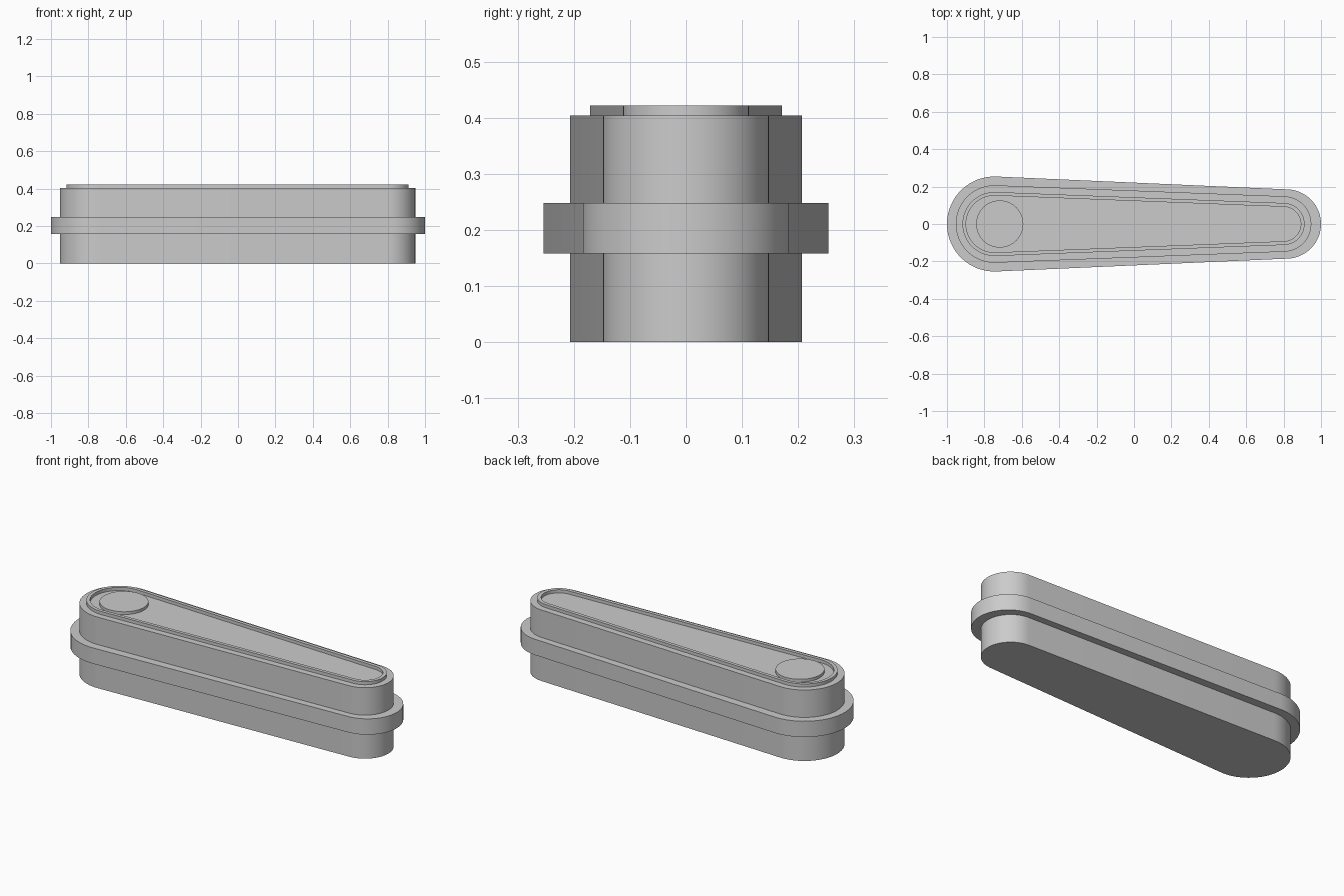
import bpy, bmesh, math

if "Cube" in bpy.data.objects:
    bpy.data.objects.remove(bpy.data.objects["Cube"])


def outline(xl, rl, xr, rr, n=32):
    """Tapered slot: two arcs joined by their common tangents."""
    a = math.acos((rl - rr) / (xr - xl))
    pts = []
    for cx, r, a0, a1 in ((xr, rr, -a, a), (xl, rl, a, 2 * math.pi - a)):
        for i in range(n + 1):
            t = a0 + (a1 - a0) * i / n
            pts.append((cx + r * math.cos(t), r * math.sin(t)))
    return pts


def finish(name, bm):
    bmesh.ops.recalc_face_normals(bm, faces=bm.faces)
    me = bpy.data.meshes.new(name)
    bm.to_mesh(me)
    bm.free()
    ob = bpy.data.objects.new(name, me)
    bpy.context.collection.objects.link(ob)
    bpy.ops.object.select_all(action='DESELECT')
    ob.select_set(True)
    bpy.context.view_layer.objects.active = ob
    bpy.ops.object.shade_smooth_by_angle(angle=math.radians(30))
    return ob


def bridge(bm, a, b):
    for i in range(len(a)):
        j = (i + 1) % len(a)
        bm.faces.new((a[i], a[j], b[j], b[i]))


def slab(name, pts, z0, z1):
    bm = bmesh.new()
    lo, hi = [[bm.verts.new((x, y, z)) for x, y in pts] for z in (z0, z1)]
    bridge(bm, lo, hi)
    bm.faces.new(lo)
    bm.faces.new(hi)
    return finish(name, bm)


def ring(name, outer, inner, z0, z1):
    bm = bmesh.new()
    loops = [[bm.verts.new((x, y, z)) for x, y in pts]
             for pts, z in ((outer, z0), (outer, z1), (inner, z1), (inner, z0))]
    for i in range(4):
        bridge(bm, loops[i], loops[(i + 1) % 4])
    return finish(name, bm)


XL, XR = -0.746, 0.80
body_outline = outline(XL, 0.207, XR, 0.148)

# Main tapered body
slab("body", body_outline, 0.0, 0.404)

# Flange around the middle
ring("flange", outline(XL, 0.254, 0.815, 0.185), body_outline, 0.158, 0.248)

# Thin raised lip on the top
ring("top_lip", outline(XL, 0.171, XR, 0.112), outline(XL, 0.152, XR, 0.092), 0.404, 0.422)

# Round button inside the lip at the wide end
button = [(-0.718 + 0.126 * math.cos(2 * math.pi * i / 64),
           0.126 * math.sin(2 * math.pi * i / 64)) for i in range(64)]
slab("button", button, 0.404, 0.42)
